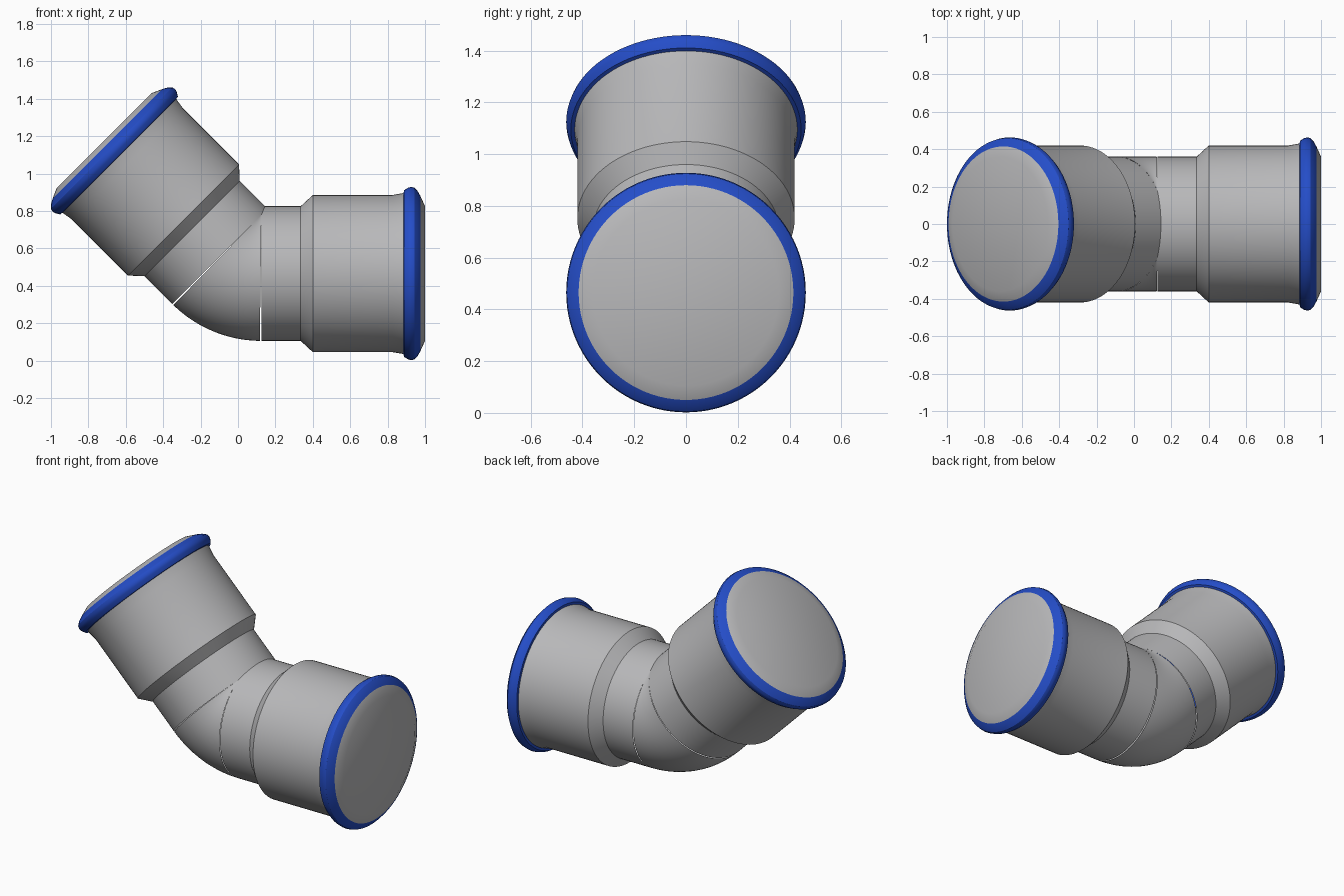
import bpy, bmesh
from math import sin, cos, tan, pi, radians
from mathutils import Matrix, Vector

if "Cube" in bpy.data.objects:
    bpy.data.objects.remove(bpy.data.objects["Cube"], do_unlink=True)

SEGMENTS = 96
PIPE_R = 0.36
BEND_START = 0.13                      # distance from elbow corner to the bend
BEND_R = BEND_START / tan(pi / 8)
CORNER = Matrix.Translation((-0.005, 0, 0.465))


def material(name, rgb):
    mat = bpy.data.materials.new(name)
    mat.use_nodes = True
    mat.diffuse_color = (*rgb, 1)
    mat.node_tree.nodes["Principled BSDF"].inputs["Base Color"].default_value = (*rgb, 1)
    return mat


grey = material("pipe_grey", (0.48, 0.48, 0.49))
blue = material("ring_blue", (0.018, 0.075, 0.58))


def skin(name, rings, mat, cap=False):
    """Join circles given as (frame, radius), each lying across its frame's x axis."""
    bm = bmesh.new()
    loops = []
    for frame, r in rings:
        angles = [2 * pi * j / SEGMENTS for j in range(SEGMENTS)]
        loops.append([bm.verts.new(frame @ Vector((0, r * cos(t), r * sin(t)))) for t in angles])
    for a, b in zip(loops, loops[1:]):
        for j in range(SEGMENTS):
            k = (j + 1) % SEGMENTS
            bm.faces.new((a[j], a[k], b[k], b[j]))
    if cap:
        bm.faces.new(loops[-1])
    mesh = bpy.data.meshes.new(name)
    bm.to_mesh(mesh)
    bm.free()
    mesh.materials.append(mat)
    obj = bpy.data.objects.new(name, mesh)
    bpy.context.collection.objects.link(obj)
    bpy.ops.object.select_all(action="DESELECT")
    obj.select_set(True)
    bpy.context.view_layer.objects.active = obj
    bpy.ops.object.shade_smooth_by_angle(angle=radians(30))
    return obj


# Profiles as (distance along arm, radius)
SOCKET = [(BEND_START, PIPE_R), (0.34, PIPE_R), (0.405, 0.42), (0.83, 0.42), (0.9, 0.432)]
RING = [(0.89, 0.425), (0.892, 0.445), (0.915, 0.459), (0.932, 0.463),
        (0.948, 0.459), (0.966, 0.44), (0.98, 0.415)]
END = [(0.98, 0.415), (1.005, 0.36)]

# Two identical arms, one level and one raised
for side, turn in (("level", 0), ("raised", -135)):
    base = CORNER @ Matrix.Rotation(radians(turn), 4, "Y")
    for part, profile, mat in (("socket", SOCKET, grey), ("seal_ring", RING, blue),
                               ("end_face", END, grey)):
        rings = [(base @ Matrix.Translation((d, 0, 0)), r) for d, r in profile]
        skin(f"{side}_{part}", rings, mat, cap=part == "end_face")

# Curved bend with a hairline joint at each arm
pivot = CORNER @ Matrix.Translation((BEND_START, 0, BEND_R))
STEPS, JOINT = 16, 0.7
bend = []
for i in range(STEPS + 1):
    angle = 45 - JOINT - (45 - 2 * JOINT) * i / STEPS
    frame = pivot @ Matrix.Rotation(radians(angle), 4, "Y") @ Matrix.Translation((0, 0, -BEND_R))
    bend.append((frame, PIPE_R))
skin("elbow_bend", bend, grey)
